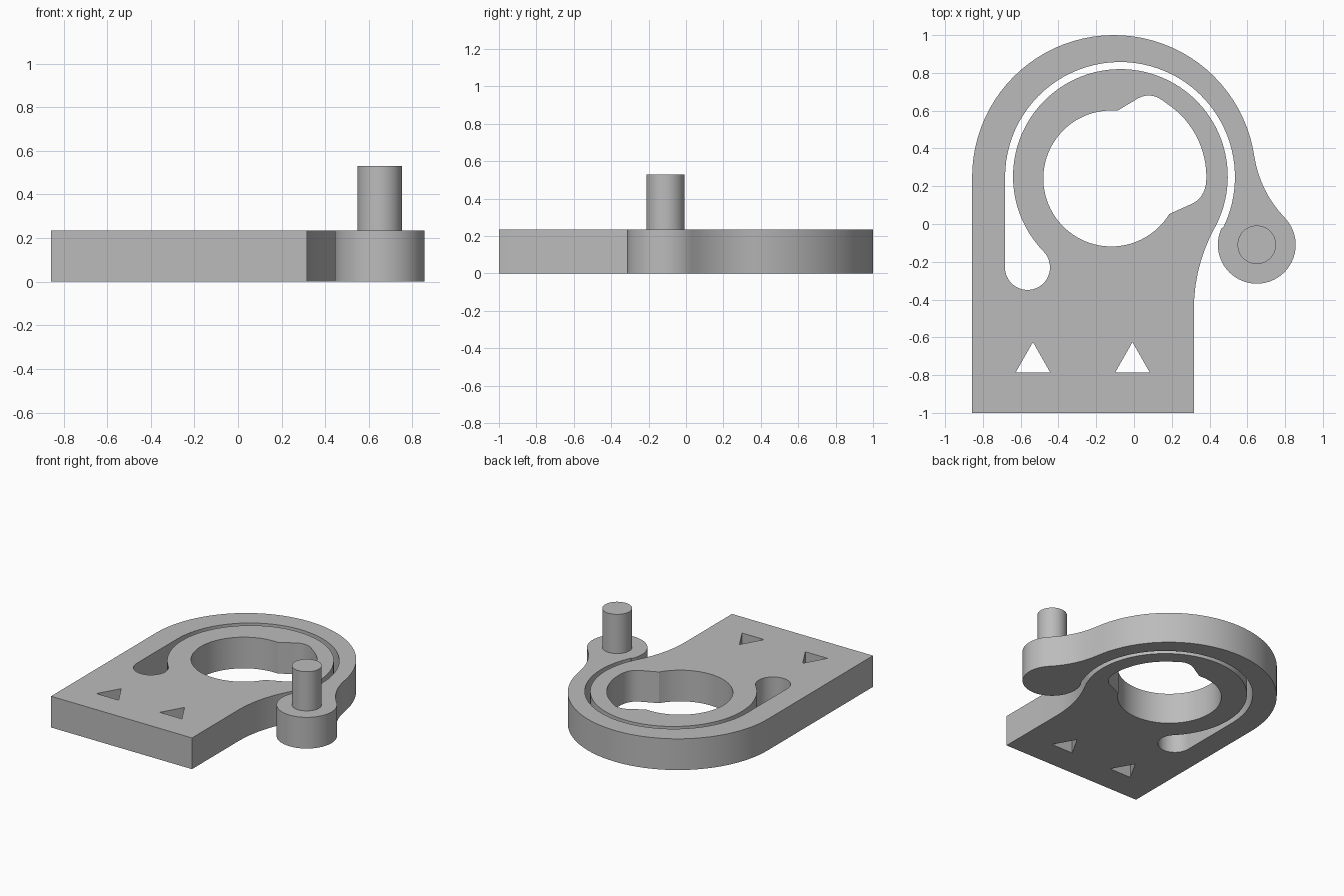
import bpy, bmesh
from math import cos, sin, radians, degrees, atan2, acos, hypot
from mathutils import Vector

if "Cube" in bpy.data.objects:
    bpy.data.objects.remove(bpy.data.objects["Cube"], do_unlink=True)

THICK, PIN_TOP = 0.235, 0.53

grey = bpy.data.materials.new("plain grey")
grey.use_nodes = True
colour = (0.5, 0.5, 0.5, 1)
grey.diffuse_color = colour
grey.node_tree.nodes["Principled BSDF"].inputs["Base Color"].default_value = colour


def arc(circle, start, end):
    """Points along a circle (x, y, radius) between two angles in degrees."""
    x, y, r = circle
    n = max(4, int(abs(end - start) / 4))
    angles = [radians(start + (end - start) * i / n) for i in range(n + 1)]
    return [(x + r * cos(a), y + r * sin(a)) for a in angles]


def bend(p, c, q, n=8):
    """Quadratic curve from p to q, pulled towards c."""
    p, c, q = Vector(p), Vector(c), Vector(q)
    pts = [p * (1 - t) ** 2 + c * 2 * t * (1 - t) + q * t * t
           for t in [i / n for i in range(n + 1)]]
    return [tuple(v) for v in pts]


def heading(a, b):
    return degrees(atan2(b[1] - a[1], b[0] - a[0]))


def plate(name, loops, height):
    """Extrude an outline, with optional holes, upwards from the ground."""
    bm = bmesh.new()
    edges = []
    for loop in loops:
        pts = [p for i, p in enumerate(loop)
               if hypot(p[0] - loop[i - 1][0], p[1] - loop[i - 1][1]) > 0.0005]
        verts = [bm.verts.new((x, y, 0)) for x, y in pts]
        edges += [bm.edges.new((verts[i - 1], verts[i])) for i in range(len(verts))]
    bmesh.ops.triangle_fill(bm, use_beauty=True, edges=edges)
    top = bmesh.ops.extrude_face_region(bm, geom=bm.faces[:], use_keep_orig=True)["geom"]
    bmesh.ops.translate(bm, vec=(0, 0, height),
                        verts=[g for g in top if isinstance(g, bmesh.types.BMVert)])
    bmesh.ops.recalc_face_normals(bm, faces=bm.faces[:])
    mesh = bpy.data.meshes.new(name)
    bm.to_mesh(mesh)
    bm.free()
    obj = bpy.data.objects.new(name, mesh)
    bpy.context.collection.objects.link(obj)
    return obj


def finish(obj):
    obj.data.materials.append(grey)
    bpy.ops.object.select_all(action='DESELECT')
    obj.select_set(True)
    bpy.context.view_layer.objects.active = obj
    bpy.ops.object.shade_smooth_by_angle(angle=radians(30))


# Guiding circles of the flat body
outer = (-0.106, 0.249, 0.751)
slot = (-0.074, 0.249, 0.6085)
ring = (-0.072, 0.2515, 0.5685)
slot_end = (-0.564, -0.23, 0.119)
knob = (0.65, -0.11, 0.206)
neck = (1.209, -0.45, 0.892)

# Fillet circle touching the outer arm and the knob
fr = 0.6
d1, d2 = outer[2] + fr, knob[2] + fr
base = hypot(knob[0] - outer[0], knob[1] - outer[1])
lift = degrees(acos((d1 ** 2 + base ** 2 - d2 ** 2) / (2 * d1 * base)))
arm_angle = heading(outer, knob) + lift
fillet = (outer[0] + d1 * cos(radians(arm_angle)),
          outer[1] + d1 * sin(radians(arm_angle)), fr)
knob_angle = heading(knob, fillet)
touch = heading(slot, knob)
neck_angle = heading(ring, neck)

# Outline: foot, neck, ring, slot, curved arm and knob
outline = [(-0.857, -1), (0.317, -1)]
outline += arc(neck, 180, 180 + neck_angle)
outline += arc(ring, neck_angle, 224)
outline += bend(arc(ring, 220, 224)[-1], (-0.457, -0.168), arc(slot_end, 16, 10)[0])
outline += arc(slot_end, 16, -180)
outline += arc(slot, 180, touch)
outline += arc(knob, 180 + touch, 360 + knob_angle)
outline += arc(fillet, 180 + knob_angle, 180 + arm_angle)
outline += arc(outer, arm_angle, 180)

# Keyed central opening: round with a wider lobe on one side
bore = (-0.12, 0.241, 0.36)
lobe = (-0.08, 0.25, 0.463)
lobe_side = arc(lobe, -3, 57)
opening = arc(bore, 85, 328.5)
opening += bend((0.30, 0.104), (0.375, 0.135), lobe_side[0])
opening += lobe_side
opening += bend(lobe_side[-1], (0.085, 0.715), (0.0, 0.652))

# Triangular holes in the foot
triangles = [[(x - 0.092, -0.787), (x + 0.092, -0.787), (x, -0.625)]
             for x in (-0.535, -0.008)]

finish(plate("flat_body", [outline, opening] + triangles, THICK))

# Upright pin on the knob
bpy.ops.mesh.primitive_cylinder_add(vertices=64, radius=0.102, depth=PIN_TOP - THICK,
                                    location=(knob[0], knob[1], (PIN_TOP + THICK) / 2))
pin = bpy.context.object
pin.name = "upright_pin"
finish(pin)
